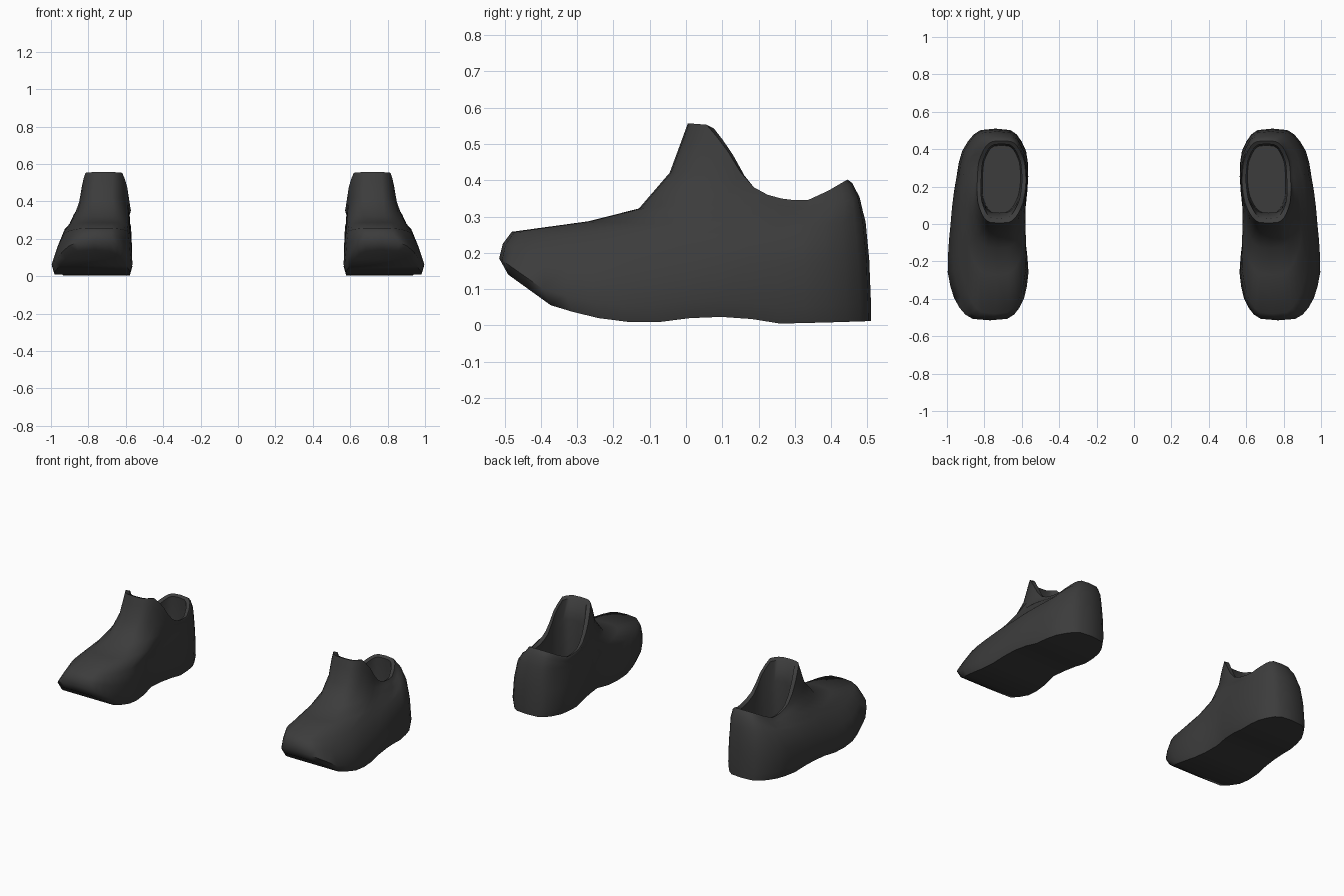
import bpy, bmesh, math

if "Cube" in bpy.data.objects:
    bpy.data.objects.remove(bpy.data.objects["Cube"])

N = 36  # points around each loop

mat = bpy.data.materials.new("charcoal")
mat.diffuse_color = (0.045, 0.045, 0.045, 1)
mat.use_nodes = True
mat.node_tree.nodes["Principled BSDF"].inputs["Base Color"].default_value = mat.diffuse_color

# Profiles from front to back, evenly spaced
SOLE_Z = [.14, .05, .02, .004, .02, .025, .005, .008, .012]
RIM_Z = [.557, .553, .48, .39, .36, .345, .345, .37, .402]
FOOT_CENTRE = [.77, .78, .787, .757, .74]
FOOT_HALF = [.22, .235, .232, .212, .194, .20, .206, .215, .19]
COLLAR_CENTRE = [.72, .708, .708]
COLLAR_HALF = [.115, .13, .13, .13, .115]


def sample(vals, t):
    f = min(max(t, 0), 1) * (len(vals) - 1)
    i = min(int(f), len(vals) - 2)
    return vals[i] + (vals[i + 1] - vals[i]) * (f - i)


def mix(a, b, f):
    return a + (b - a) * f


def blend(low, high, f):
    """Height profile part way between two others."""
    return [mix(sample(low, i / 8), sample(high, i / 8), f) for i in range(9)]


def raised(profile, d):
    return [z + d for z in profile]


def loop(front, back, z, narrow, inset=0):
    """Rounded outline on a height profile; narrow goes from foot (0) to collar (1)."""
    pts = []
    for i in range(N):
        a = 2 * math.pi * i / N
        t = (1 - math.cos(a)) / 2
        s = math.sin(a)
        side = math.copysign(math.sqrt(abs(s)), s) if abs(s) > 1e-6 else 0
        k = narrow ** (.7 + .8 * t)  # the toe narrows sooner than the heel
        centre = mix(sample(FOOT_CENTRE, t), sample(COLLAR_CENTRE, t), k)
        half = mix(sample(FOOT_HALF, t), sample(COLLAR_HALF, t), k) - inset
        pts.append((centre + side * half, mix(front, back, t), sample(z, t)))
    return pts


toe_cap_z = [.258, .233, .245, .265, .285]
instep_z = [.322, .335, .328, .302, .355]
widest_z = raised(SOLE_Z, .045)

LOOPS = [
    loop(-.49, .51, SOLE_Z, 0, .014),                            # sole edge
    loop(-.515, .51, widest_z, 0),                               # widest line
    loop(-.505, .505, blend(widest_z, toe_cap_z, .55), .17),     # lower upper
    loop(-.48, .495, toe_cap_z, .4),                             # toe cap edge
    loop(-.27, .487, blend(toe_cap_z, instep_z, .45), .6),       # vamp
    loop(-.13, .478, instep_z, .75),                             # lower instep
    loop(-.045, .467, blend(instep_z, RIM_Z, .42), .9),          # upper instep
    loop(-.012, .458, blend(instep_z, RIM_Z, .8), 1, -.005),     # neck
    loop(.005, .445, RIM_Z, 1),                                  # collar rim
    loop(.03, .428, raised(RIM_Z, -.01), 1, .021),               # inside of rim
    loop(.06, .43, blend(SOLE_Z, RIM_Z, .7), 1, .015),           # lining
    loop(.06, .42, [.14, .14], 1, .028),                         # insole edge
]


def shoe(name, sign):
    bm = bmesh.new()
    rings = [[bm.verts.new((sign * x, y, z)) for x, y, z in pts] for pts in LOOPS]
    # walls between neighbouring loops
    for lo, hi in zip(rings, rings[1:]):
        for i in range(N):
            j = (i + 1) % N
            bm.faces.new((lo[i], lo[j], hi[j], hi[i]))
    # sole and insole, strips across the width
    for r in (rings[0], rings[-1]):
        bm.faces.new((r[0], r[1], r[-1]))
        bm.faces.new((r[N // 2], r[N // 2 + 1], r[N // 2 - 1]))
        for i in range(1, N // 2 - 1):
            bm.faces.new((r[i], r[i + 1], r[N - i - 1], r[N - i]))
    bmesh.ops.recalc_face_normals(bm, faces=bm.faces)
    me = bpy.data.meshes.new(name)
    bm.to_mesh(me)
    bm.free()
    me.materials.append(mat)
    ob = bpy.data.objects.new(name, me)
    bpy.context.collection.objects.link(ob)
    bpy.ops.object.select_all(action='DESELECT')
    ob.select_set(True)
    bpy.context.view_layer.objects.active = ob
    bpy.ops.object.shade_smooth_by_angle(angle=math.radians(60))


shoe("right_shoe", 1)
shoe("left_shoe", -1)
